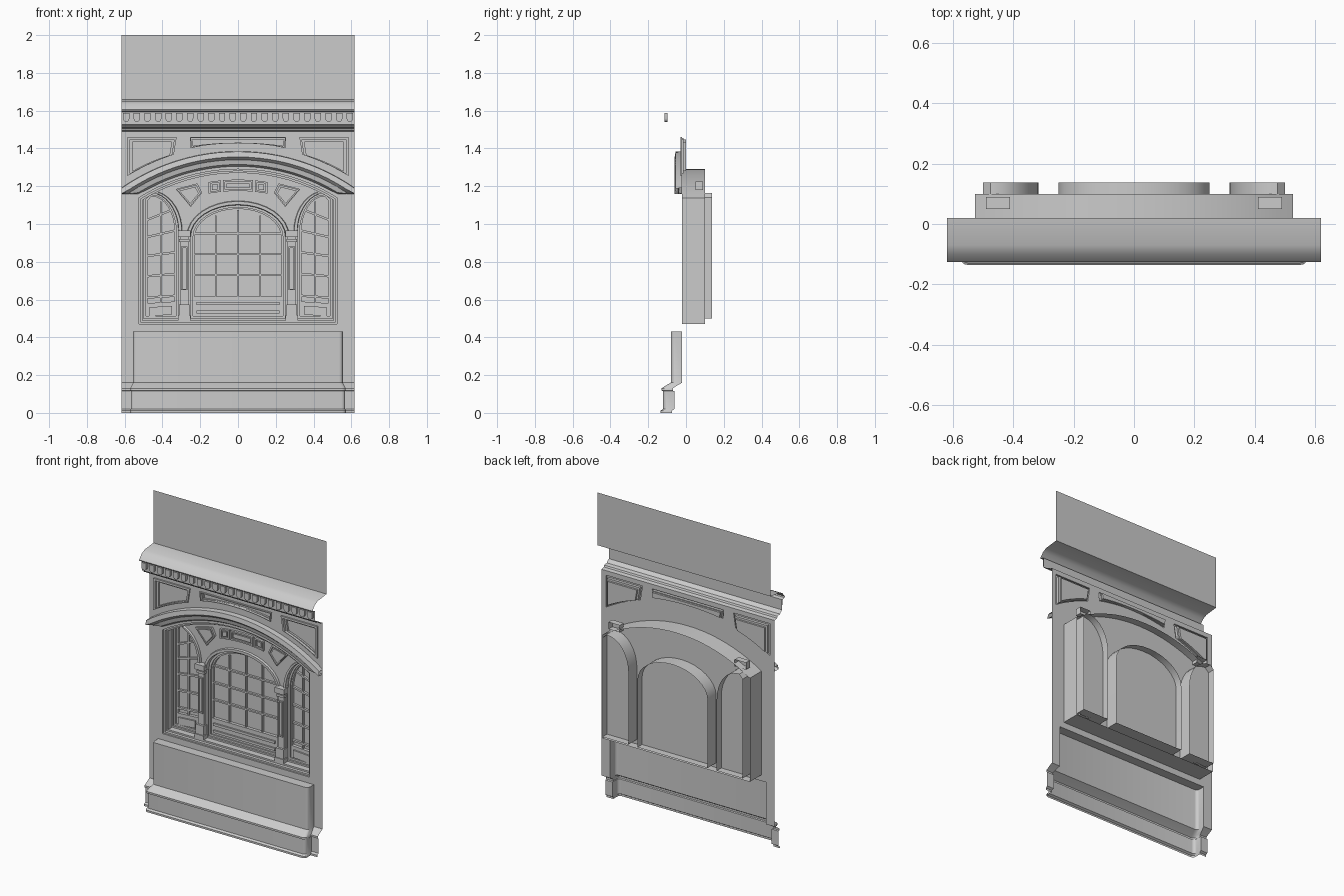
import bpy, bmesh, math

cube = bpy.data.objects.get("Cube")
if cube:
    bpy.data.objects.remove(cube)

stone = bpy.data.materials.new("grey stone")
stone.use_nodes = True
GREY = (0.6, 0.6, 0.6, 1)
stone.diffuse_color = GREY
stone.node_tree.nodes["Principled BSDF"].inputs["Base Color"].default_value = GREY
parts = []


def finish(name, bm):
    """Turn the mesh toward the front and link it."""
    bmesh.ops.recalc_face_normals(bm, faces=bm.faces)
    if sum(f.calc_area() * f.normal.y for f in bm.faces) > 1e-6:
        bmesh.ops.reverse_faces(bm, faces=bm.faces)
    mesh = bpy.data.meshes.new(name)
    bm.to_mesh(mesh)
    bm.free()
    mesh.materials.append(stone)
    ob = bpy.data.objects.new(name, mesh)
    bpy.context.collection.objects.link(ob)
    parts.append(ob)


def loft(name, rings, closed=True, cap=False):
    """Skin a row of equal point rings; cap fills the last ring."""
    bm = bmesh.new()
    rows = [[bm.verts.new(p) for p in ring] for ring in rings]
    n = len(rows[0])
    for a, b in zip(rows, rows[1:]):
        for i in range(n if closed else n - 1):
            j = (i + 1) % n
            bm.faces.new((a[i], a[j], b[j], b[i]))
    if cap:
        bm.faces.new(rows[-1])
    finish(name, bm)


def sheet(name, y, outline, holes=()):
    """Flat upright sheet with holes."""
    bm = bmesh.new()
    for loop in [outline, *holes]:
        vs = [bm.verts.new((x, y, z)) for x, z in loop]
        for i, v in enumerate(vs):
            bm.edges.new((v, vs[i - 1]))
    bmesh.ops.triangle_fill(bm, edges=bm.edges[:], use_beauty=True, normal=(0, -1, 0))
    finish(name, bm)


def box(name, x0, x1, y0, y1, z0, z1, skew=0):
    """Box whose x1 end is lifted by skew."""
    front = [(x0, z0), (x1, z0 + skew), (x1, z1 + skew), (x0, z1)]
    loft(name, [at(front, y1), at(front, y0)], cap=True)


def at(loop, y):
    return [(x, y, z) for x, z in loop]


def flip(loop, s):
    return [(s * x, z) for x, z in loop]


def scaled(loop, margin):
    """Inset a loop by a margin measured on its bounding box."""
    xs, zs = zip(*loop)
    cx, cz = (min(xs) + max(xs)) / 2, (min(zs) + max(zs)) / 2
    kx = 1 - 2 * margin / (max(xs) - min(xs))
    kz = 1 - 2 * margin / (max(zs) - min(zs))
    return [(cx + (x - cx) * kx, cz + (z - cz) * kz) for x, z in loop]


ARC_Z = 0.305
BACK = 0.05    # plane the window heads and pilasters stand on
PANE = 0.09    # plane of the glazing


def arc(r, x0, x1, n=16):
    """Points on the big arch between two x positions."""
    a0, a1 = math.asin(x0 / r), math.asin(x1 / r)
    angles = [a0 + (a1 - a0) * i / n for i in range(n + 1)]
    return [(r * math.sin(a), ARC_Z + r * math.cos(a)) for a in angles]


def opening(d):
    """Outline of the big arched recess, inset by d."""
    w = 0.525 - d
    return [(-w, 0.47 + d), (w, 0.47 + d)] + arc(0.985 - d, w, -w, 20)


def ellipse(cx, cz, a, b, t0, t1, n):
    ts = [math.radians(t0 + (t1 - t0) * i / n) for i in range(n + 1)]
    return [(cx + a * math.cos(t), cz + b * math.sin(t)) for t in ts]


# Upper wall and cornice, one profile run across the width
profile = [(0.02, 2), (0.02, 1.66), (-0.07, 1.65), (-0.1, 1.635),
           (-0.125, 1.605), (-0.122, 1.598), (-0.098, 1.594), (-0.098, 1.528),
           (-0.085, 1.522), (-0.075, 1.51), (-0.05, 1.505), (-0.045, 1.495), (-0.02, 1.49)]
loft("upper_wall_and_cornice", [[(x, y, z) for y, z in profile] for x in (-0.618, 0.618)], closed=False)

# Dentils
for i in range(22):
    c = -0.592 + i * 1.184 / 21
    tooth = [(c - 0.017, 1.588)] + ellipse(c, 1.558, 0.017, 0.017, 180, 360, 6) + [(c + 0.017, 1.588)]
    loft("dentil", [at(tooth, -0.098), at(tooth, -0.114)], cap=True)


# Base mouldings and dado, stepping forward in the middle
def base_ring(p, z):
    w, y, r = 0.555 + p * 0.3, -0.08 - p, 0.02
    half = [(0.618, y + 0.06), (w, y + 0.06)]
    half += [(w - r + r * math.cos(t), y + r - r * math.sin(t))
             for t in (math.pi / 8 * k for k in range(5))]
    return [(x, yy, z) for x, yy in half] + [(-x, yy, z) for x, yy in reversed(half)]


base = [(0.055, 0), (0.055, 0.012), (0.042, 0.02), (0.042, 0.115), (0.05, 0.118),
        (0.05, 0.13), (0.035, 0.14), (0, 0.16), (0, 0.43)]
loft("base_and_dado", [base_ring(p, z) for p, z in base], closed=False)
top = base_ring(0, 0.43)[1:-1]
loft("dado_top", [top, [(x, -0.02, z) for x, y, z in top]], closed=False)

# Frieze panels, cut through the wall with raised rims
spandrel = [(0.325, 1.46), (0.585, 1.46)] + arc(1.115, 0.585, 0.34, 8)
centre_panel = [(-0.255, 1.46), (0.255, 1.46)] + arc(1.125, 0.25, -0.25, 10)
friezes = [spandrel, flip(spandrel, -1), centre_panel]
for loop in friezes:
    m = 0.006 if loop is centre_panel else 0.013
    rims = [(0, -0.02), (0, -0.03), (m, -0.03), (m, -0.012), (2 * m, -0.012), (2 * m, 0)]
    loft("frieze_panel", [at(scaled(loop, d), y) for d, y in rims], cap=True)

# Main wall, with the recess box open at the back
sheet("main_wall", -0.02, [(-0.618, 0.43), (0.618, 0.43), (0.618, 1.49), (-0.618, 1.49)],
      [opening(0)] + friezes)
loft("recess_box", [at(opening(0), y) for y in (-0.02, 0.1)])
steps = [(0, -0.01), (0.01, -0.01), (0.01, 0.01), (0.02, 0.01), (0.02, BACK)]
loft("recess_frame", [at(opening(d), y) for d, y in steps])

# Hood moulding over the arch, levelled off at the wall edges
hood = [(1.08, -0.02), (1.078, -0.055), (1.05, -0.06), (1.035, -0.042), (1.01, -0.036), (1.0, -0.02)]
loft("hood_moulding", [[(x, y, max(z, 1.16)) for x, z in arc(r, -0.618, 0.618, 24)]
                       for r, y in hood], closed=False)

# Windows: reveals run on behind the glazing
centre = [(-0.25, 0.5), (0.25, 0.5)] + ellipse(0, 0.935, 0.25, 0.165, 0, 180, 16)
side = [(0.315, 0.5), (0.5, 0.5), (0.5, 1.14), (0.475, 1.165)] + ellipse(0.465, 0.96, 0.15, 0.205, 90, 180, 8)
windows = [centre, side, flip(side, -1)]
sheet("recess_back", BACK, opening(0), windows)
for loop in windows:
    frame = [(0, 0.062), (0.012, 0.062), (0.012, 0.072), (0.02, 0.072), (0.02, PANE)]
    loft("window_frame", [at(scaled(loop, d), y) for d, y in frame])
    loft("window_reveal", [at(loop, y) for y in (BACK, 0.137)])
    sheet("window_pane", PANE, loop)

# Centre window bars and apron
BAR = (0.076, PANE)
for x in (-0.118, 0, 0.118):
    box("window_bar", x - 0.005, x + 0.005, *BAR, 0.61, 1.075 - abs(x) * 0.25)
for z in (0.73, 0.84, 0.95):
    box("window_rail", -0.23, 0.23, *BAR, z - 0.005, z + 0.005)
box("window_apron", -0.235, 0.235, 0.07, PANE, 0.5, 0.615)
for z in (0.535, 0.58):
    box("apron_strip", -0.22, 0.22, 0.06, 0.07, z - 0.008, z + 0.008)

# Spandrel arches, side windows and pilasters
fan = [(0.19, 1.165), (0.215, 1.215), (0.33, 1.185), (0.25, 1.09)]
panel_steps = [(0, BACK), (0, 0.035), (0.01, 0.035), (0.01, 0.046), (0.018, 0.046), (0.018, 0.038)]
for s in (1, -1):
    def sbox(name, x0, x1, *rest):
        box(name, s * x0, s * x1, *rest)
    sbox("side_window_bar", 0.404, 0.412, *BAR, 0.58, 1.12)
    for z, lift in ((0.62, -0.01), (0.735, -0.012), (0.85, -0.02), (0.965, -0.035), (1.07, -0.05)):
        sbox("side_window_rail", 0.335 if z < 1 else 0.36, 0.485, *BAR, z - 0.006, z + 0.006, lift)
    sbox("side_apron", 0.33, 0.488, 0.07, PANE, 0.5, 0.59, -0.01)
    sbox("side_apron_panel", 0.35, 0.47, 0.06, 0.07, 0.52, 0.567, -0.008)
    # Pilaster
    sbox("pilaster_plinth", 0.252, 0.318, 0.01, BACK, 0.49, 0.515)
    sbox("pilaster_base", 0.257, 0.313, 0.016, BACK, 0.515, 0.575)
    sbox("pilaster_shaft", 0.263, 0.307, 0.03, BACK, 0.575, 0.93)
    shaft = [(s * x, z) for x, z in ((0.268, 0.65), (0.302, 0.65), (0.302, 0.88), (0.268, 0.88))]
    loft("shaft_panel", [at(scaled(shaft, d), y) for d, y in
                         ((0, 0.03), (0, 0.022), (0.007, 0.022), (0.007, 0.03))])
    sbox("pilaster_neck", 0.258, 0.312, 0.022, BACK, 0.905, 0.92)
    sbox("pilaster_capital", 0.252, 0.318, 0.012, BACK, 0.93, 0.965)
    # Rib along the side window head
    rib = [(0.15, 0.205, BACK), (0.152, 0.207, 0.036), (0.167, 0.215, 0.036), (0.17, 0.218, BACK)]
    loft("side_arch_rib", [at(flip(ellipse(0.465, 0.96, a, b, 105, 180, 8), s), y)
                           for a, b, y in rib], closed=False)
    # Fan panel
    loft("fan_panel", [at(scaled(flip(fan, s), d), y) for d, y in panel_steps], cap=True)
    # Frame end showing above the recess
    sbox("frame_end", 0.41, 0.49, 0.05, 0.09, 1.18, 1.225)

# Rib round the centre window head
rib = [(0.25, 0.165, BACK), (0.253, 0.168, 0.036), (0.268, 0.185, 0.036), (0.271, 0.188, BACK)]
loft("centre_arch_rib", [at(ellipse(0, 0.935, a, b, 0, 180, 16), y) for a, b, y in rib], closed=False)

# Three small panels above the centre window
for x0, x1 in ((-0.155, -0.09), (-0.08, 0.08), (0.09, 0.155)):
    loop = arc(0.93, x0, x1, 4) + arc(0.87, x1, x0, 4)
    loft("head_panel", [at(scaled(loop, d), y) for d, y in panel_steps], cap=True)

# Smooth the curved surfaces, keep edges sharp
bpy.ops.object.select_all(action="DESELECT")
for ob in parts:
    ob.select_set(True)
bpy.context.view_layer.objects.active = parts[0]
bpy.ops.object.shade_smooth_by_angle()
